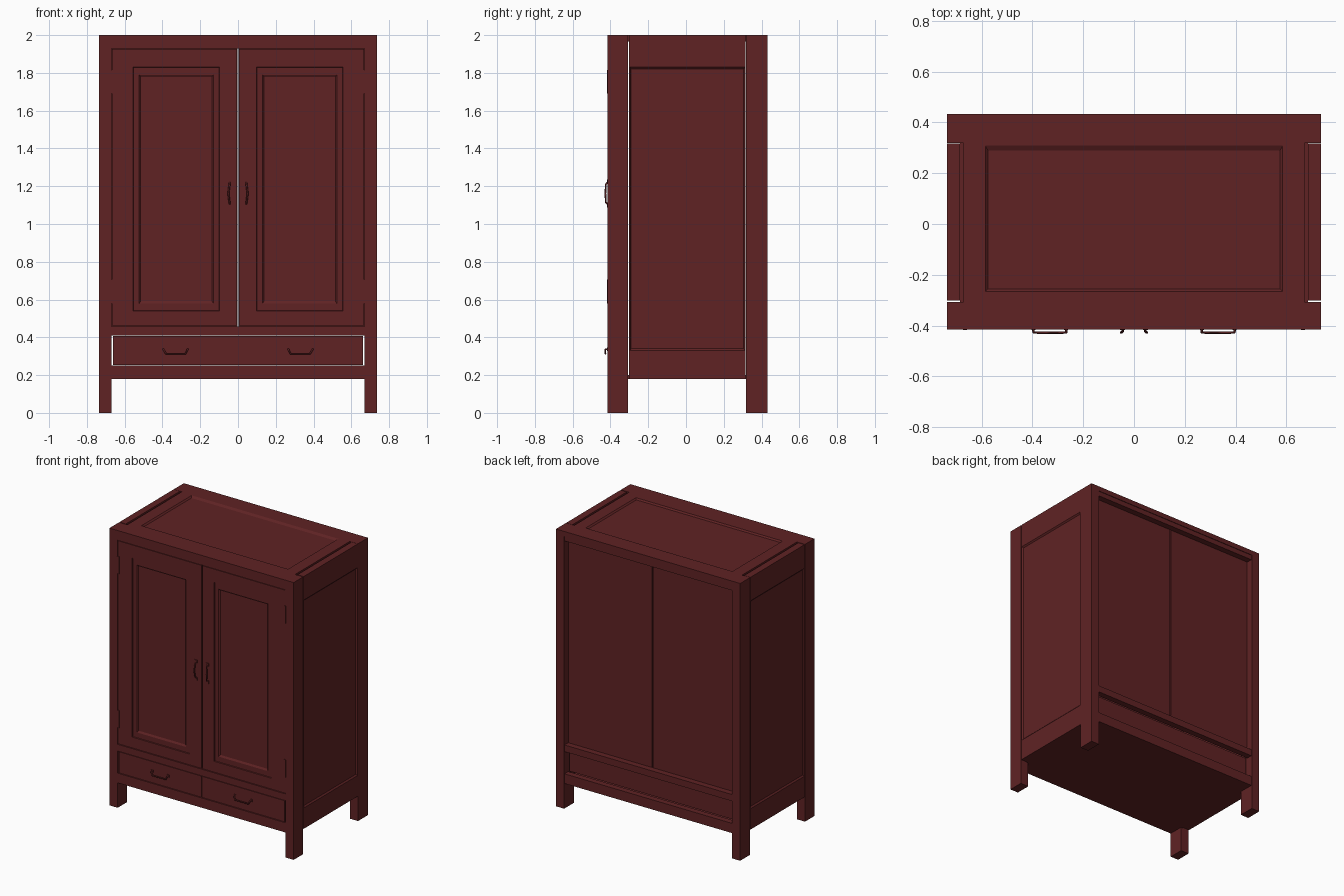
import bpy, bmesh

if "Cube" in bpy.data.objects:
    bpy.data.objects.remove(bpy.data.objects["Cube"])

wood = bpy.data.materials.new("dark red paint")
wood.diffuse_color = (0.115, 0.0162, 0.0172, 1)
wood.use_nodes = True
wood.node_tree.nodes["Principled BSDF"].inputs["Base Color"].default_value = wood.diffuse_color

FRONT, BACK = -0.415, 0.432


def mirror_x(ob):
    ob.modifiers.new("mirror", 'MIRROR').use_axis[0] = True


def loft(name, axis, rects, mirror=False):
    """Solid through nested rectangles (u0, u1, v0, v1, w) along one axis."""
    place = {'x': lambda u, v, w: (w, u, v),
             'y': lambda u, v, w: (u, w, v),
             'z': lambda u, v, w: (u, v, w)}[axis]
    bm = bmesh.new()
    rings = [[bm.verts.new(place(u, v, w))
              for u, v in ((a, c), (b, c), (b, d), (a, d))]
             for a, b, c, d, w in rects]
    for r, s in zip(rings, rings[1:]):
        for i in range(4):
            j = (i + 1) % 4
            bm.faces.new((r[i], r[j], s[j], s[i]))
    bm.faces.new(rings[0])
    bm.faces.new(rings[-1])
    bmesh.ops.recalc_face_normals(bm, faces=bm.faces)
    me = bpy.data.meshes.new(name)
    bm.to_mesh(me)
    bm.free()
    me.materials.append(wood)
    ob = bpy.data.objects.new(name, me)
    bpy.context.collection.objects.link(ob)
    if mirror:
        mirror_x(ob)
    return ob


def box(name, x0, x1, y0, y1, z0, z1, mirror=False):
    return loft(name, 'z', [(x0, x1, y0, y1, z0), (x0, x1, y0, y1, z1)], mirror)


def handle(name, points, radius=0.005):
    cu = bpy.data.curves.new(name, 'CURVE')
    cu.dimensions = '3D'
    cu.bevel_depth = radius
    cu.bevel_resolution = 1
    cu.use_fill_caps = True
    sp = cu.splines.new('POLY')
    sp.points.add(len(points) - 1)
    for p, co in zip(sp.points, points):
        p.co = (*co, 1)
    cu.materials.append(wood)
    ob = bpy.data.objects.new(name, cu)
    bpy.context.collection.objects.link(ob)
    mirror_x(ob)


# Corner posts
box("front_leg", 0.67, 0.735, FRONT, -0.307, 0, 2, True)
box("back_leg", 0.67, 0.735, 0.318, BACK, 0, 2, True)

# Side walls with a shallow recessed panel
loft("side_wall", 'x', [
    (-0.301, 0.316, 0.18, 2, 0.685),
    (-0.301, 0.316, 0.18, 2, 0.735),
    (-0.297, 0.312, 0.33, 1.83, 0.735),
    (-0.290, 0.305, 0.34, 1.82, 0.726)], True)

# Top with a framed panel
loft("top", 'z', [
    (-0.67, 0.67, FRONT, BACK, 1.965),
    (-0.67, 0.67, FRONT, BACK, 2),
    (-0.585, 0.585, -0.265, 0.308, 2),
    (-0.575, 0.575, -0.255, 0.290, 1.990)])

# Floor plate
box("floor", -0.685, 0.685, -0.385, 0.39, 0.18, 0.20)

# Front and back rails
for side, y0, y1 in (("front", FRONT, -0.375), ("back", 0.385, BACK - 0.004)):
    box(side + "_bottom_rail", -0.67, 0.67, y0, y1, 0.18, 0.25)
    box(side + "_middle_rail", -0.67, 0.67, y0, y1, 0.41, 0.458)
    box(side + "_top_rail", -0.67, 0.67, y0, y1, 1.93, 1.965)

# Back boards
box("back_board", 0.003, 0.67, 0.365, 0.382, 0.44, 1.95, True)
box("lower_back_board", 0.001, 0.662, 0.365, 0.382, 0.254, 0.406, True)

# Doors with moulded panels
loft("door", 'y', [
    (0.004, 0.667, 0.462, 1.926, -0.385),
    (0.004, 0.667, 0.462, 1.926, FRONT + 0.002),
    (0.098, 0.555, 0.54, 1.83, FRONT + 0.002),
    (0.100, 0.553, 0.542, 1.828, FRONT + 0.008),
    (0.130, 0.523, 0.580, 1.790, FRONT + 0.008),
    (0.138, 0.515, 0.592, 1.778, FRONT + 0.016)], True)

# Drawer fronts
box("drawer", 0.001, 0.662, FRONT + 0.002, -0.385, 0.254, 0.406, True)

# Hinges
for z in (0.58, 1.69):
    box("hinge", 0.657, 0.673, FRONT - 0.003, -0.40, z, z + 0.125, True)

# Door pulls with small end plates
handle("door_handle", [(0.043, FRONT + 0.004, 1.10), (0.045, -0.424, 1.115),
                       (0.051, -0.427, 1.16), (0.045, -0.424, 1.21),
                       (0.043, FRONT + 0.004, 1.225)])
for z in (1.088, 1.213):
    box("door_handle_plate", 0.035, 0.056, FRONT - 0.003, -0.41, z, z + 0.022, True)

# Drawer bail pulls
handle("drawer_handle", [(0.265, FRONT + 0.004, 0.338), (0.267, -0.427, 0.336),
                         (0.278, -0.427, 0.314), (0.382, -0.427, 0.314),
                         (0.395, -0.427, 0.336), (0.397, FRONT + 0.004, 0.338)])
for x in (0.259, 0.387):
    box("drawer_handle_plate", x, x + 0.016, FRONT - 0.003, -0.41, 0.328, 0.347, True)
